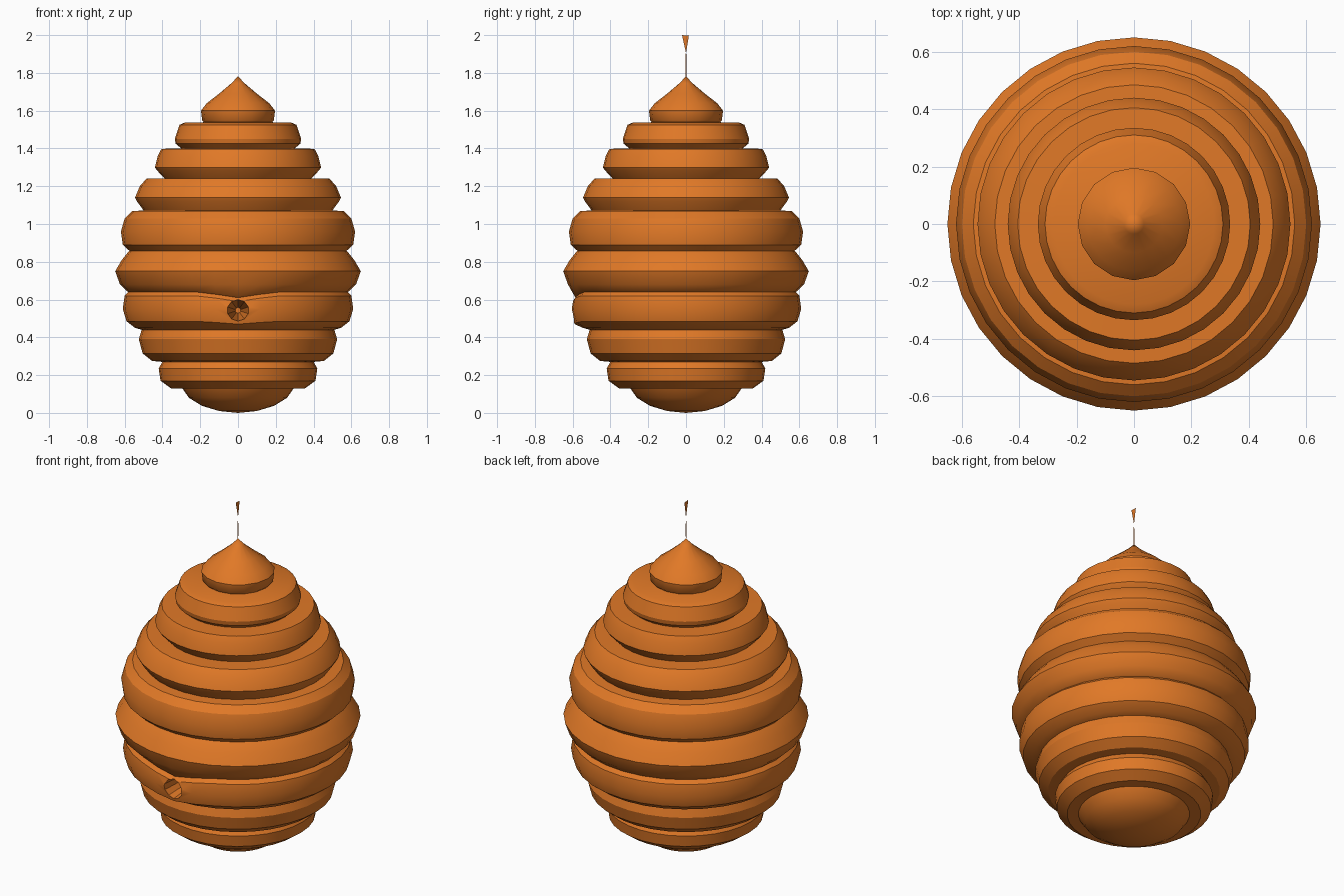
import bpy, bmesh, math

if "Cube" in bpy.data.objects:
    bpy.data.objects.remove(bpy.data.objects["Cube"])

honey = bpy.data.materials.new("honey_orange")
honey.diffuse_color = (0.75, 0.19, 0.02, 1)
honey.use_nodes = True
honey.node_tree.nodes["Principled BSDF"].inputs["Base Color"].default_value = honey.diffuse_color


def finish(name, bm):
    bmesh.ops.recalc_face_normals(bm, faces=bm.faces)
    me = bpy.data.meshes.new(name)
    bm.to_mesh(me)
    bm.free()
    me.materials.append(honey)
    ob = bpy.data.objects.new(name, me)
    bpy.context.collection.objects.link(ob)
    return ob


def smooth(ob, angle=28):
    bpy.ops.object.select_all(action='DESELECT')
    ob.select_set(True)
    bpy.context.view_layer.objects.active = ob
    bpy.ops.object.shade_smooth_by_angle(angle=math.radians(angle))


def lathe(profile, sides):
    """Closed solid of revolution; profile runs from axis to axis."""
    bm = bmesh.new()
    rings = []
    for r, z in profile:
        n = 1 if r == 0 else sides
        rings.append([bm.verts.new((r * math.cos(2 * math.pi * i / sides),
                                    r * math.sin(2 * math.pi * i / sides), z)) for i in range(n)])
    for a, b in zip(rings, rings[1:]):
        for i in range(sides):
            j = (i + 1) % sides
            q = [a[i % len(a)], a[j % len(a)], b[j % len(b)], b[i % len(b)]]
            bm.faces.new(list(dict.fromkeys(q)))
    return bm


# Hive body: rounded base followed by eight stacked bands
base = [(0, 0), (.10, .01), (.19, .037), (.26, .08), (.295, .13)]
bands = [
    [(.355, .13), (.41, .17), (.42, .235), (.40, .27)],
    [(.455, .275), (.505, .315), (.525, .39), (.51, .44)],
    [(.545, .45), (.59, .485), (.61, .55), (.60, .62), (.58, .64)],
    [(.588, .645), (.625, .68), (.65, .75), (.615, .81), (.58, .853)],
    [(.575, .858), (.61, .89), (.62, .96), (.60, 1.03), (.56, 1.068)],
    [(.50, 1.072), (.535, 1.12), (.545, 1.14), (.52, 1.20), (.485, 1.24)],
    [(.39, 1.242), (.43, 1.285), (.44, 1.30), (.425, 1.36), (.405, 1.398)],
    [(.30, 1.40), (.33, 1.425), (.335, 1.45), (.31, 1.525), (.28, 1.538)],
]
bm = lathe(base + sum(bands, []) + [(0, 1.54)], 32)
# seam above the entrance sags, edge below it dips slightly
for v in bm.verts:
    if v.co.y < 0 and abs(v.co.x) < .2:
        k = 1 - abs(v.co.x) / .2
        if .61 < v.co.z < .65:
            v.co.z -= .03 * k
        elif .47 < v.co.z < .49:
            v.co.z -= .015 * k
body = finish("hive_body", bm)

# Entrance hole: tapered cutter pointing inward
bm = bmesh.new()
bmesh.ops.create_cone(bm, cap_ends=True, segments=10, radius1=.062, radius2=.015, depth=.5)
for v in bm.verts:
    x, y, z = v.co
    s = .062 / math.hypot(x, y) if z < 0 else 1
    v.co = (x * s, z - .40, y + .543)
cutter = finish("entrance_cutter", bm)
cutter.hide_render = True
mod = body.modifiers.new("entrance", 'BOOLEAN')
mod.operation = 'DIFFERENCE'
mod.solver = 'EXACT'
mod.object = cutter
bpy.context.view_layer.objects.active = body
bpy.ops.object.modifier_apply(modifier=mod.name)
bpy.data.objects.remove(cutter)
smooth(body)

# Pointed cap
cap = finish("top_cap", lathe([(0, 1.53), (.17, 1.53), (.19, 1.55), (.196, 1.60), (.165, 1.64),
                               (.10, 1.69), (.035, 1.745), (0, 1.782)], 16))
smooth(cap, 40)

# Thin flat hanging string with flared end, lying in the x = 0 plane
bm = bmesh.new()
string = [(-.002, .002, 1.77), (-.004, .003, 1.85), (-.001, .001, 1.91), (-.021, .015, 1.997)]
pairs = [(bm.verts.new((0, a, z)), bm.verts.new((0, b, z))) for a, b, z in string]
pairs[-1][0].co.z = 2.0
for p, q in zip(pairs, pairs[1:]):
    bm.faces.new((p[0], p[1], q[1], q[0]))
finish("hanging_string", bm)
